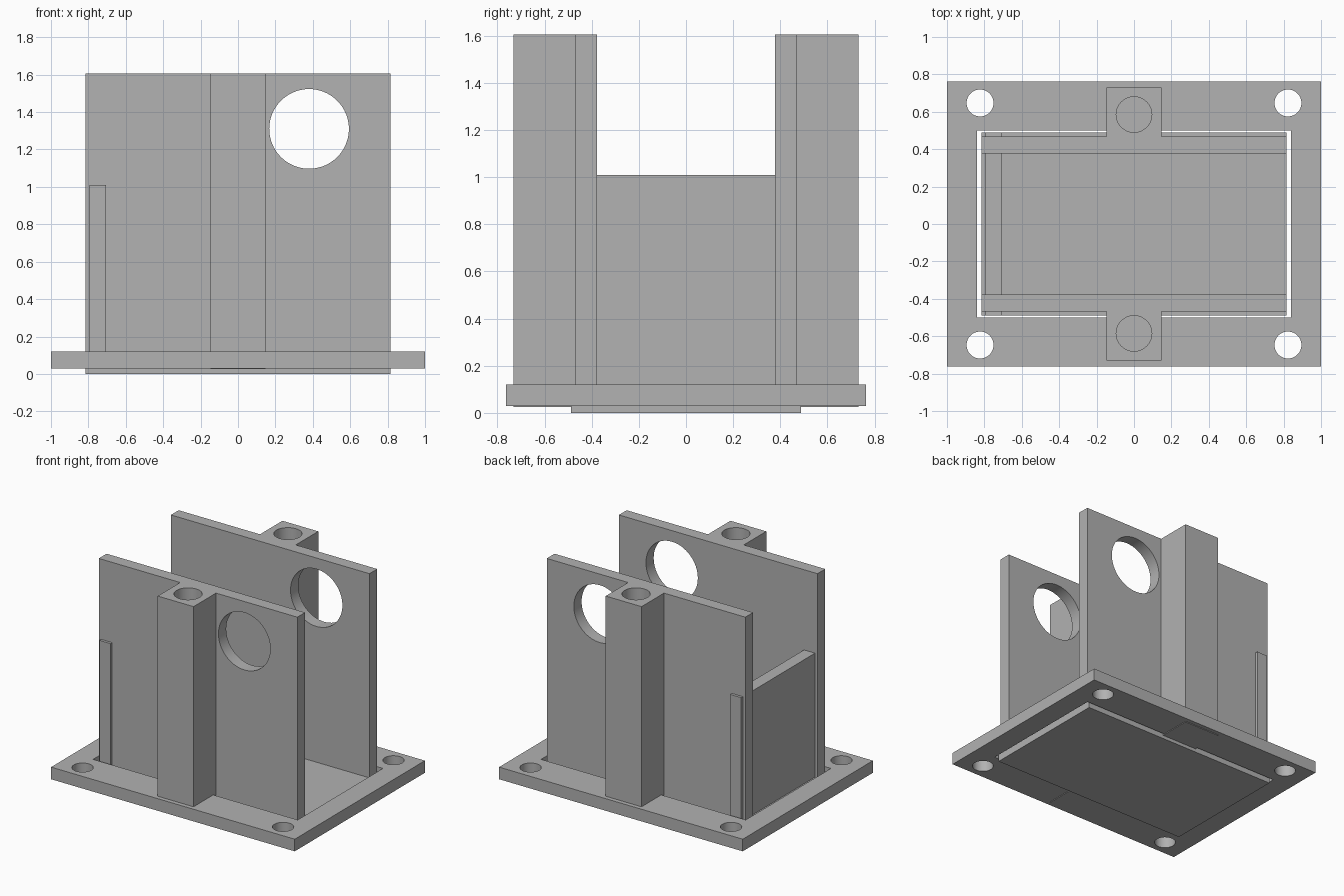
import bpy
import math

cube = bpy.data.objects.get("Cube")
if cube:
    bpy.data.objects.remove(cube, do_unlink=True)

grey = bpy.data.materials.new("plain grey")
grey.use_nodes = True
grey.diffuse_color = (0.445, 0.445, 0.445, 1)
grey.node_tree.nodes["Principled BSDF"].inputs["Base Color"].default_value = grey.diffuse_color


def box(name, x, y, z):
    """Box spanning the given (low, high) ranges."""
    spans = (x, y, z)
    bpy.ops.mesh.primitive_cube_add(size=1, location=[sum(s) / 2 for s in spans])
    ob = bpy.context.object
    ob.name = name
    ob.scale = [abs(s[1] - s[0]) for s in spans]
    bpy.ops.object.transform_apply(location=False, rotation=False)
    ob.data.materials.append(grey)
    return ob


def rod(centre, radius, depth, along_y=False):
    """Round cutter, upright or lying along y."""
    bpy.ops.mesh.primitive_cylinder_add(
        vertices=64, radius=radius, depth=depth, location=centre,
        rotation=(math.pi / 2 if along_y else 0, 0, 0))
    ob = bpy.context.object
    ob.data.materials.append(grey)
    return ob


def cut(target, cutters):
    """Subtract the cutters, discard them and smooth the bores."""
    bpy.ops.object.select_all(action="DESELECT")
    target.select_set(True)
    bpy.context.view_layer.objects.active = target
    for cutter in cutters:
        mod = target.modifiers.new("cut", "BOOLEAN")
        mod.operation = "DIFFERENCE"
        mod.solver = "EXACT"
        mod.object = cutter
        bpy.ops.object.modifier_apply(modifier=mod.name)
        bpy.data.objects.remove(cutter, do_unlink=True)
    bpy.ops.object.shade_smooth_by_angle(angle=math.radians(30))


HALF = 0.815   # half length of the walls and floor
TOP = 1.605    # top of walls and posts

# Base frame with a rectangular opening and four screw holes
frame = box("base_frame", (-1, 1), (-0.763, 0.763), (0.03, 0.12))
opening = box("opening", (-0.84, 0.84), (-0.5, 0.5), (-0.1, 0.3))
screws = [rod((sx * 0.823, sy * 0.647, 0.07), 0.072, 0.4)
          for sx in (-1, 1) for sy in (-1, 1)]
cut(frame, [opening] + screws)

# Floor sitting loosely in the opening
box("floor", (-HALF, HALF), (-0.488, 0.488), (0, 0.09))

# Side walls with a round window, each carrying a bored post
for side, sy in (("front", -1), ("back", 1)):
    wall = box(side + "_wall", (-HALF, HALF), (sy * 0.377, sy * 0.468), (0.09, TOP))
    cut(wall, [rod((0.38, sy * 0.42, 1.31), 0.213, 0.4, along_y=True)])

    post = box(side + "_post", (-0.147, 0.147), (sy * 0.468, sy * 0.731), (0.025, TOP))
    cut(post, [rod((0, sy * 0.585, TOP), 0.095, 1.2)])

# End panel whose tabs pass through both walls
box("end_panel", (-0.795, -0.705), (-0.488, 0.488), (0.09, 1.01))
